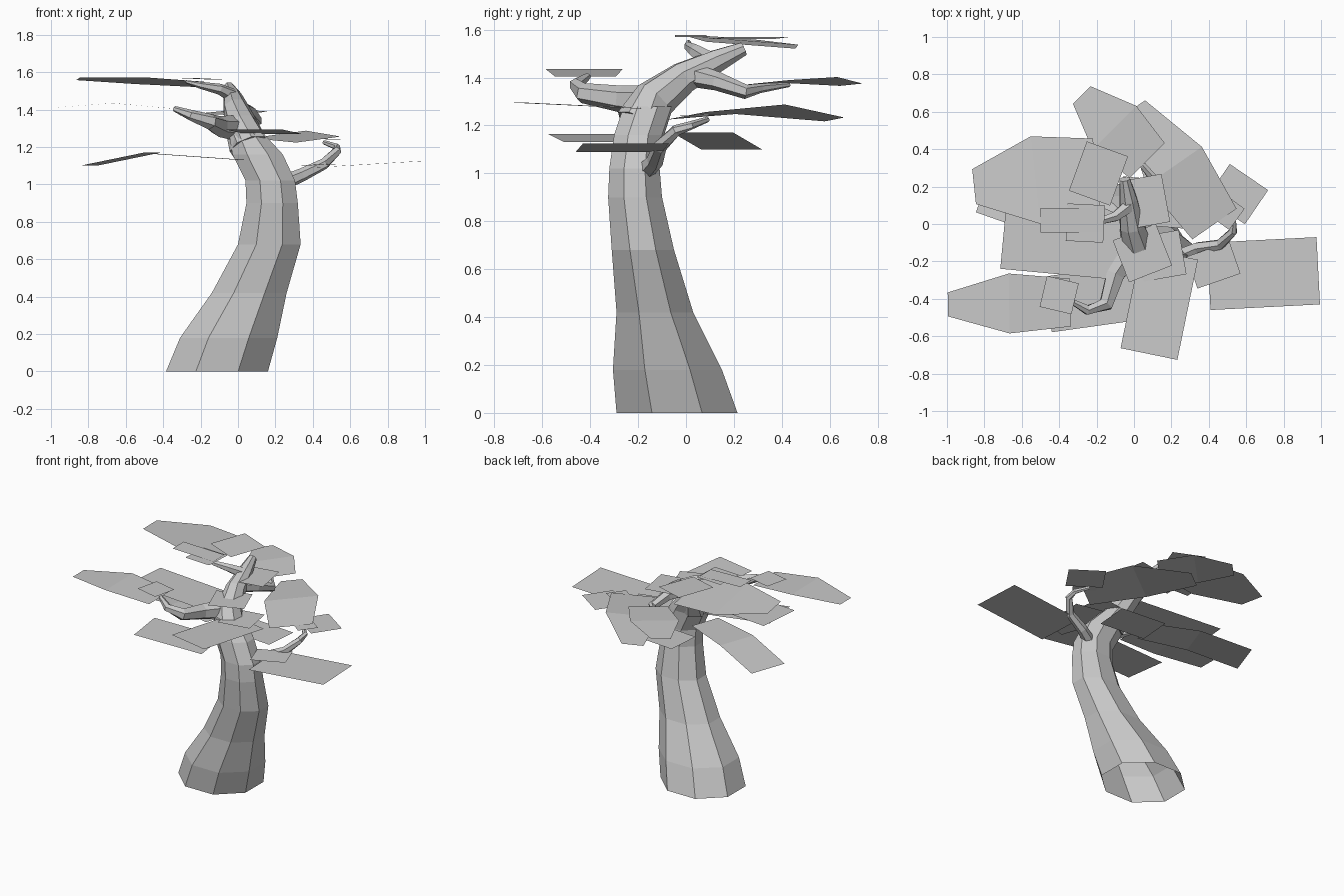
import bpy
import bmesh
from math import cos, sin, pi
from mathutils import Vector

cube = bpy.data.objects.get("Cube")
if cube:
    bpy.data.objects.remove(cube)

grey = bpy.data.materials.new("plain_grey")
grey.use_nodes = True
colour = (0.58, 0.58, 0.58, 1)
grey.diffuse_color = colour
grey.node_tree.nodes["Principled BSDF"].inputs["Base Color"].default_value = colour


def finish(name, bm):
    mesh = bpy.data.meshes.new(name)
    bm.to_mesh(mesh)
    bm.free()
    mesh.materials.append(grey)
    obj = bpy.data.objects.new(name, mesh)
    bpy.context.collection.objects.link(obj)
    return obj


def skin(name, rings, cap_start=False, cap_end=True):
    """Join a series of equal-sided rings into a faceted tube."""
    bm = bmesh.new()
    loops = [[bm.verts.new(point) for point in ring] for ring in rings]
    count = len(loops[0])
    for low, high in zip(loops, loops[1:]):
        for i in range(count):
            j = (i + 1) % count
            bm.faces.new((low[i], low[j], high[j], high[i]))
    if cap_start:
        bm.faces.new(loops[0][::-1])
    if cap_end:
        bm.faces.new(loops[-1])
    return finish(name, bm)


def branch(name, path, start, end, sides=6):
    """Taper a tube along a path, with each ring square to the path."""
    points = [Vector(p) for p in path]
    last = len(points) - 1
    rings = []
    for k, point in enumerate(points):
        along = points[min(k + 1, last)] - points[max(k - 1, 0)]
        along.normalize()
        side = along.cross(Vector((0, 0, 1))).normalized()
        up = side.cross(along)
        radius = start + (end - start) * k / last
        turns = [2 * pi * (i + 0.5) / sides for i in range(sides)]
        rings.append([point + radius * (side * cos(t) + up * sin(t)) for t in turns])
    return skin(name, rings, cap_start=True)


# Outlines as (position along the leaf, share of its width)
SQUARE = [(0, 1), (1, 1)]
BENT = [(0, 0.8), (0.5, 1), (1, 1)]
LONG = [(0, 0.8), (0.5, 1), (1, 0.4)]


def leaf(name, base, tip, width, outline=SQUARE, arch=0, roll=0):
    """Lay a thin sheet from base to tip, arched at its middle and rolled sideways."""
    base, tip = Vector(base), Vector(tip)
    along = tip - base
    side = Vector((-along.y, along.x, 0)).normalized() * width / 2
    side.z = roll
    bm = bmesh.new()
    rows = []
    for t, share in outline:
        middle = base + along * t + Vector((0, 0, arch * sin(pi * t)))
        rows.append([bm.verts.new(middle + side * share * s) for s in (-1, 1)])
    for a, b in zip(rows, rows[1:]):
        bm.faces.new((a[0], b[0], b[1], a[1]))
    return finish(name, bm)


# Trunk: open underneath, level rings given as x range, y range and height
trunk_levels = [
    (-0.385, 0.16, -0.29, 0.215, 0),
    (-0.31, 0.21, -0.305, 0.15, 0.18),
    (-0.14, 0.26, -0.29, 0.03, 0.42),
    (0.0, 0.335, -0.31, -0.05, 0.68),
    (0.045, 0.32, -0.325, -0.1, 0.9),
    (0.04, 0.305, -0.32, -0.11, 1.02),
    (-0.03, 0.24, -0.3, -0.1, 1.16),
    (-0.05, 0.13, -0.26, -0.06, 1.28),
]
trunk_rings = []
for left, right, front, back, z in trunk_levels:
    ring = []
    for i in range(8):
        turn = pi / 4 * (i + 0.5)
        reach = cos(pi / 8) * 2
        ring.append(((left + right) / 2 + (right - left) / reach * cos(turn),
                     (front + back) / 2 + (back - front) / reach * sin(turn), z))
    trunk_rings.append(ring)
skin("trunk", trunk_rings)

# Branches
branch("upper_trunk", [(0.06, -0.19, 1.2), (0.02, -0.13, 1.31), (-0.01, -0.01, 1.4),
                       (-0.03, 0.13, 1.47), (-0.05, 0.24, 1.52)], 0.11, 0.03, sides=8)
branch("crown_twig", [(-0.02, 0.1, 1.47), (-0.1, 0.04, 1.51), (-0.2, 0.01, 1.53),
                      (-0.28, 0.01, 1.55)], 0.04, 0.008)
branch("left_branch", [(0.22, -0.18, 1.0), (0.34, -0.13, 1.05), (0.46, -0.11, 1.11),
                       (0.53, -0.04, 1.18), (0.53, 0.02, 1.2), (0.46, 0.09, 1.225)], 0.042, 0.012)
branch("right_branch", [(0, -0.12, 1.3), (-0.1, -0.27, 1.31), (-0.15, -0.43, 1.335),
                        (-0.25, -0.46, 1.37), (-0.34, -0.41, 1.405)], 0.07, 0.015)
branch("rear_branch", [(-0.01, 0.03, 1.41), (0.06, 0.13, 1.385), (0.1, 0.25, 1.34),
                       (0.05, 0.31, 1.355), (-0.04, 0.43, 1.37)], 0.05, 0.01)

# Long arched leaves
leaf("top_long_leaf", (-0.2, 0.27, 1.535), (-0.855, 0.2, 1.565), 0.47, LONG, arch=0.005, roll=0.018)
leaf("right_long_leaf", (-0.34, -0.42, 1.405), (-0.995, -0.43, 1.41), 0.32, LONG, arch=0.027)
leaf("rear_long_leaf", (0.07, 0.34, 1.38), (-0.28, 0.69, 1.37), 0.33, LONG, arch=0.015, roll=-0.012)
leaf("left_rear_long_leaf", (0.43, 0.0, 1.24), (0.0, 0.62, 1.225), 0.36, LONG, arch=0.035, roll=-0.02)
leaf("low_right_long_leaf", (-0.12, -0.05, 1.17), (-0.8, 0.19, 1.1), 0.27, BENT, arch=0.035)

# Broad flat leaves
leaf("middle_right_leaf", (-0.06, -0.14, 1.34), (-0.7, -0.08, 1.34), 0.32)
leaf("low_front_right_leaf", (0.04, -0.36, 1.13), (-0.46, -0.43, 1.165), 0.3)
leaf("front_leaf", (0.19, -0.16, 1.27), (0.08, -0.695, 1.295), 0.31)
leaf("left_leaf", (0.4, -0.28, 1.09), (0.985, -0.25, 1.125), 0.36)
leaf("low_rear_leaf", (-0.07, 0.13, 1.07), (0.28, 0.1, 1.07), 0.25)

# Small square leaves
leaf("left_small_leaf", (0.31, -0.26, 1.1), (0.54, -0.18, 1.11), 0.18)
leaf("left_rear_small_leaf", (0.45, 0.23, 1.23), (0.655, 0.09, 1.23), 0.22)
leaf("left_twig_leaf", (0.42, 0.12, 1.245), (0.55, 0.025, 1.24), 0.14)
leaf("centre_rear_leaf", (-0.05, 0.1, 1.46), (0.17, 0.14, 1.46), 0.26)
leaf("centre_front_leaf", (-0.07, -0.2, 1.39), (0.16, -0.11, 1.39), 0.24)
leaf("centre_left_leaf", (0.03, -0.19, 1.285), (0.26, -0.15, 1.285), 0.24)
leaf("top_rear_leaf", (-0.08, 0.23, 1.56), (-0.3, 0.31, 1.57), 0.28)
leaf("crown_leaf", (-0.17, 0.02, 1.57), (-0.5, 0.02, 1.578), 0.13)
leaf("crown_small_leaf", (-0.16, 0, 1.565), (-0.36, 0.01, 1.565), 0.2)
leaf("right_twig_leaf", (-0.315, -0.4, 1.435), (-0.485, -0.36, 1.435), 0.17)
